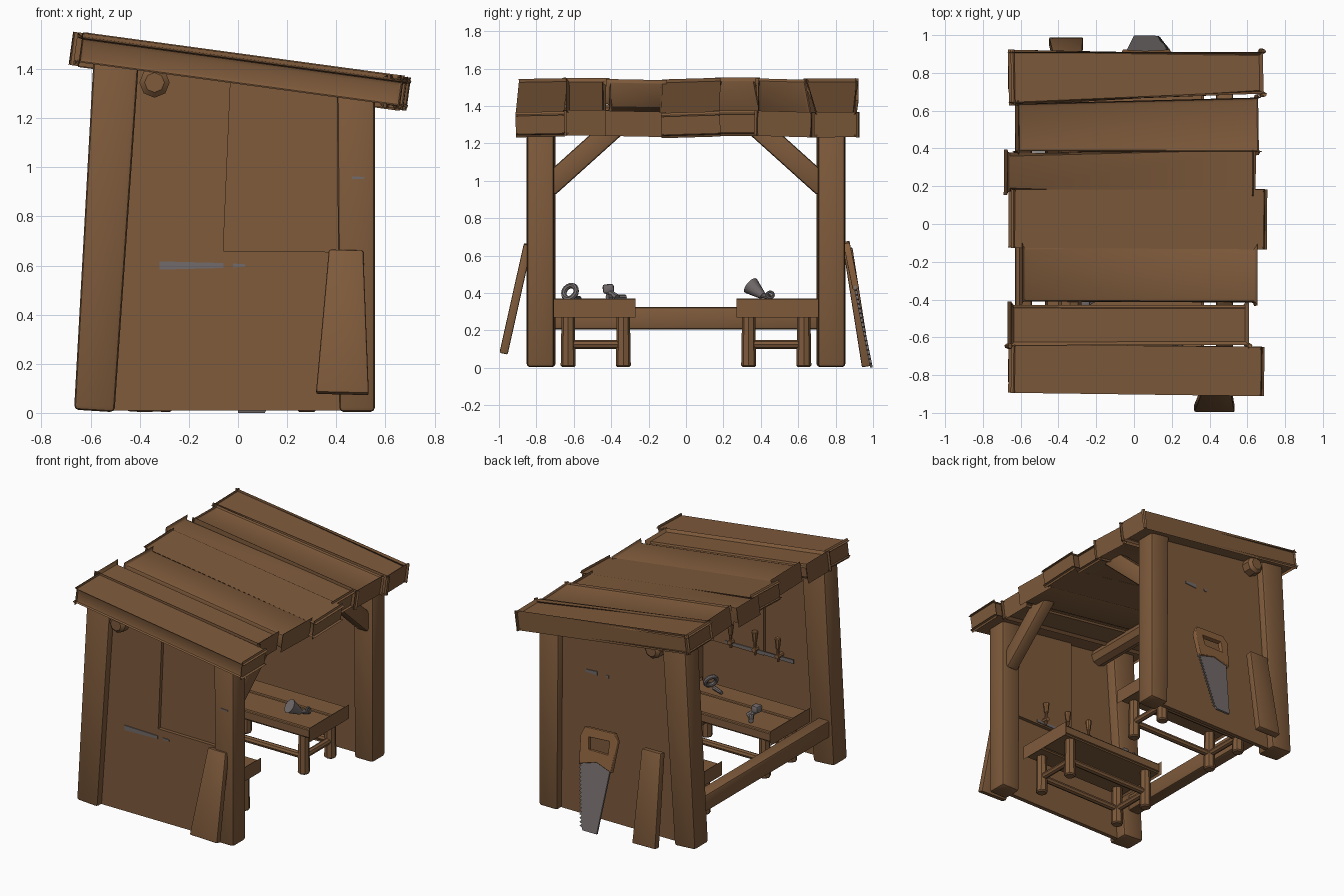
import bpy, bmesh, math
from mathutils import Vector, Matrix

cube = bpy.data.objects.get("Cube")
if cube:
    bpy.data.objects.remove(cube, do_unlink=True)

made = []


def material(name, colour):
    m = bpy.data.materials.new(name)
    m.use_nodes = True
    m.diffuse_color = (*colour, 1)
    m.node_tree.nodes["Principled BSDF"].inputs["Base Color"].default_value = (*colour, 1)
    return m


WOOD = material("brown wood", (0.21, 0.103, 0.044))
HANDLE = material("handle wood", (0.25, 0.115, 0.045))
METAL = material("grey metal", (0.17, 0.145, 0.145))


def register(name, mesh, mat, matrix=None):
    mesh.materials.clear()
    mesh.materials.append(mat)
    ob = bpy.data.objects.new(name, mesh)
    bpy.context.collection.objects.link(ob)
    if matrix:
        ob.matrix_world = matrix
    made.append(ob)
    return ob


def finish(bm, name, mat):
    bmesh.ops.recalc_face_normals(bm, faces=bm.faces)
    mesh = bpy.data.meshes.new(name)
    bm.to_mesh(mesh)
    bm.free()
    return register(name, mesh, mat)


def beam(name, a, b, wa, wb, depth, side, mat=WOOD, bevel=0.014):
    """Bevelled bar from a to b, with width wa..wb along side."""
    a, b, side = Vector(a), Vector(b), Vector(side)
    axis = (b - a).normalized()
    side = (side - axis * side.dot(axis)).normalized()
    up = axis.cross(side)
    bm = bmesh.new()
    bmesh.ops.create_cube(bm, size=1)
    for v in bm.verts:
        x, y, t = v.co.x, v.co.y, v.co.z + 0.5
        v.co = a.lerp(b, t) + side * x * (wa + (wb - wa) * t) + up * y * depth
    if bevel:
        bmesh.ops.bevel(bm, geom=bm.edges[:], offset=bevel, segments=2,
                        profile=0.5, affect='EDGES')
    return finish(bm, name, mat)


def rod(name, a, b, ra, rb, mat=WOOD, sides=8, bevel=0.0):
    """Round bar from a to b."""
    a, b = Vector(a), Vector(b)
    bm = bmesh.new()
    bmesh.ops.create_cone(bm, cap_ends=True, segments=sides, radius1=ra,
                          radius2=rb, depth=(b - a).length)
    if bevel:
        rims = [e for e in bm.edges if abs(e.verts[0].co.z - e.verts[1].co.z) < 1e-5]
        bmesh.ops.bevel(bm, geom=rims, offset=bevel, segments=1, affect='EDGES')
    turn = (b - a).to_track_quat('Z', 'Y').to_matrix().to_4x4()
    bm.transform(Matrix.Translation((a + b) / 2) @ turn)
    return finish(bm, name, mat)


def plate(name, loops, thick, matrix, mat=WOOD, bevel=0.0):
    """Flat outline, with optional holes, given thickness."""
    cu = bpy.data.curves.new(name, 'CURVE')
    cu.dimensions, cu.fill_mode = '2D', 'BOTH'
    cu.extrude, cu.bevel_depth = thick / 2 - bevel, bevel
    cu.offset = -bevel
    for pts in loops:
        s = cu.splines.new('POLY')
        s.points.add(len(pts) - 1)
        for p, (x, y) in zip(s.points, pts):
            p.co = (x, y, 0, 1)
        s.use_cyclic_u = True
    tmp = bpy.data.objects.new(name, cu)
    mesh = bpy.data.meshes.new_from_object(tmp)
    bpy.data.objects.remove(tmp)
    return register(name, mesh, mat, matrix)


def upright(y, z=0, lean=0.0, x=0):
    return Matrix.Translation((x, y, z)) @ Matrix.Rotation(math.pi / 2 + lean, 4, 'X')


def ring(name, loc, tilt, major, minor):
    bpy.ops.mesh.primitive_torus_add(location=loc, rotation=tilt, major_radius=major,
                                     minor_radius=minor, major_segments=16, minor_segments=8)
    ob = bpy.context.object
    ob.name = name
    ob.data.materials.append(METAL)
    made.append(ob)


# Sloped roof boards: x start, x end, y at start, y at end, widths, roll
def roof(x):
    return 1.392 - 0.136 * x


boards = [
    (-0.64, 0.665, -0.765, -0.78, 0.22, 0.225, 0.02),
    (-0.66, 0.60, -0.535, -0.535, 0.215, 0.21, 0.0),
    (-0.60, 0.645, -0.265, -0.27, 0.29, 0.29, -0.02),
    (-0.64, 0.68, 0.03, 0.025, 0.275, 0.28, 0.03),
    (-0.68, 0.62, 0.275, 0.27, 0.205, 0.21, 0.0),
    (-0.62, 0.65, 0.51, 0.525, 0.25, 0.285, -0.03),
    (-0.64, 0.675, 0.775, 0.80, 0.26, 0.22, 0.0),
]
for i, (x0, x1, y0, y1, w0, w1, roll) in enumerate(boards):
    beam(f"roof_board_{i + 1}", (x0, y0, roof(x0)), (x1, y1, roof(x1)), w0, w1, 0.1,
         (0, math.cos(roll), math.sin(roll)), bevel=0.018)

# Ridge log poking out under the high side
rod("roof_log", (-0.34, -0.88, 1.345), (-0.34, 0.88, 1.345), 0.062, 0.062, bevel=0.02)

for s, end in ((-1, "front"), (1, "back")):
    # Corner posts
    beam(f"{end}_tall_post", (-0.585, s * 0.775, 0.008), (-0.495, s * 0.775, 1.45),
         0.165, 0.185, 0.155, (1, 0, 0), bevel=0.018)
    beam(f"{end}_short_post", (0.485, s * 0.777, 0.004), (0.48, s * 0.777, 1.31),
         0.145, 0.155, 0.145, (1, 0, 0), bevel=0.018)

    # Diagonal braces on the open side
    beam(f"{end}_brace", (0.48, s * 0.74, 0.965), (0.48, s * 0.34, 1.325),
         0.09, 0.09, 0.115, (1, 0, 0))

    # Benches: two seat boards, four legs, stretchers
    for part, y, w in (("outer", 0.615, 0.17), ("inner", 0.405, 0.245)):
        beam(f"{end}_bench_{part}_board", (-0.47, s * y, 0.32), (0.37, s * y, 0.318),
             w, w, 0.075, (0, 1, 0), bevel=0.012)
    for side, x in (("left", 0.28), ("right", -0.38)):
        for part, y in (("outer", 0.63), ("inner", 0.335)):
            rod(f"{end}_bench_{side}_{part}_leg", (x, s * y, 0.004), (x, s * y, 0.3),
                0.04, 0.035, bevel=0.008)
        rod(f"{end}_bench_{side}_stretcher", (x, s * 0.63, 0.125), (x, s * 0.335, 0.125),
            0.023, 0.023)
    for part, y in (("outer", 0.63), ("inner", 0.335)):
        rod(f"{end}_bench_{part}_rail", (-0.38, s * y, 0.125), (0.28, s * y, 0.125),
            0.023, 0.023)

# Low rail along the tall side
beam("low_rail", (-0.585, -0.75, 0.265), (-0.585, 0.75, 0.265), 0.09, 0.09, 0.12, (1, 0, 0))

# Front wall with a notch, and the set-back panel that fills it
plate("front_wall", [[(-0.58, 0.01), (0.46, 0.01), (0.46, 0.655), (-0.06, 0.66),
                      (-0.03, 1.36), (-0.5, 1.42)]], 0.03, upright(-0.79))
plate("front_wall_panel", [[(-0.08, 0.62), (0.46, 0.62), (0.46, 1.3), (-0.08, 1.37)]],
      0.03, upright(-0.765))
plate("back_wall", [[(-0.58, 0.01), (0.46, 0.01), (0.46, 1.3), (-0.5, 1.42)]],
      0.03, upright(0.785))

# Leaning spare boards
beam("front_spare_board", (0.425, -0.975, 0.078), (0.44, -0.845, 0.66), 0.215, 0.14, 0.045,
     (1, 0, 0), bevel=0.008)
beam("back_spare_board", (-0.36, 0.965, 0.008), (-0.35, 0.865, 0.64), 0.18, 0.15, 0.05,
     (1, 0, 0), bevel=0.008)

# Saw leaning on the back wall: toothed blade and open grip
lean = math.radians(11.5)
teeth = []
for i in range(17):
    z = 0.02 + i * 0.025
    edge = 0.115 + 0.07 * z / 0.45
    teeth += [(edge, z), (edge + 0.018, z + 0.006)]
plate("saw_blade", [[(0.0, 0.002), (0.11, 0.002)] + teeth + [(0.175, 0.5), (-0.05, 0.5)]],
      0.014, upright(0.992, 0.0, lean), METAL)
plate("saw_grip", [
    [(-0.06, 0.43), (0.06, 0.47), (0.19, 0.43), (0.205, 0.62), (0.18, 0.68), (-0.05, 0.69),
     (-0.08, 0.64)],
    [(-0.02, 0.54), (0.13, 0.54), (0.14, 0.62), (-0.02, 0.63)]],
    0.035, upright(0.994, 0.0, lean), HANDLE, 0.006)

# Metal strips showing on the walls
def strip(name, x0, x1, z, h, y):
    plate(name, [[(x0, z - h), (x1, z - h * 0.6), (x1, z + h * 0.6), (x0, z + h)]],
          0.006, upright(y), METAL)


strip("front_strip", -0.32, -0.06, 0.6, 0.017, -0.807)
strip("front_strip_end", -0.02, 0.03, 0.6, 0.008, -0.807)
strip("inner_strip", -0.32, 0.22, 0.64, 0.014, -0.747)
strip("post_strip", 0.465, 0.515, 0.957, 0.006, -0.851)
strip("back_strip", 0.13, 0.22, 1.03, 0.014, 0.802)
strip("back_strip_end", 0.04, 0.06, 1.03, 0.01, 0.802)

# Hand tools hanging inside the front wall
for i, x in enumerate((0.16, -0.03, -0.21)):
    rod(f"hanging_grip_{i + 1}", (x, -0.725, 0.71), (x, -0.725, 0.79), 0.013, 0.022,
        HANDLE, bevel=0.005)
    rod(f"hanging_shaft_{i + 1}", (x, -0.73, 0.62), (x, -0.725, 0.71), 0.009, 0.009, HANDLE)
    rod(f"hanging_peg_{i + 1}", (x, -0.77, 0.66), (x, -0.71, 0.66), 0.016, 0.016, HANDLE)

# Loose metal tools on the benches
ring("bench_ring", (0.24, -0.62, 0.405), (0.5, 1.1, 0), 0.038, 0.015)
rod("bench_ring_tail", (0.2, -0.6, 0.375), (0.12, -0.57, 0.372), 0.015, 0.012, METAL)
beam("mallet_head", (-0.26, -0.445, 0.42), (-0.26, -0.385, 0.425), 0.06, 0.05, 0.05,
     (1, 0, 0), METAL, 0.012)
rod("mallet_neck", (-0.26, -0.42, 0.41), (-0.22, -0.37, 0.375), 0.018, 0.02, METAL)
rod("mallet_grip", (-0.22, -0.42, 0.378), (-0.28, -0.325, 0.375), 0.018, 0.016, METAL)
rod("trowel_blade", (0.16, 0.345, 0.44), (0.2, 0.41, 0.385), 0.05, 0.02, METAL, 10)
rod("trowel_grip", (0.2, 0.405, 0.388), (0.23, 0.45, 0.378), 0.013, 0.016, METAL)
ring("trowel_ring", (0.235, 0.45, 0.39), (0, 1.2, 0), 0.017, 0.008)

# Smooth shading with sharp corners kept
bpy.ops.object.select_all(action='DESELECT')
for ob in made:
    ob.select_set(True)
bpy.context.view_layer.objects.active = made[0]
bpy.ops.object.shade_smooth_by_angle(angle=math.radians(40))
